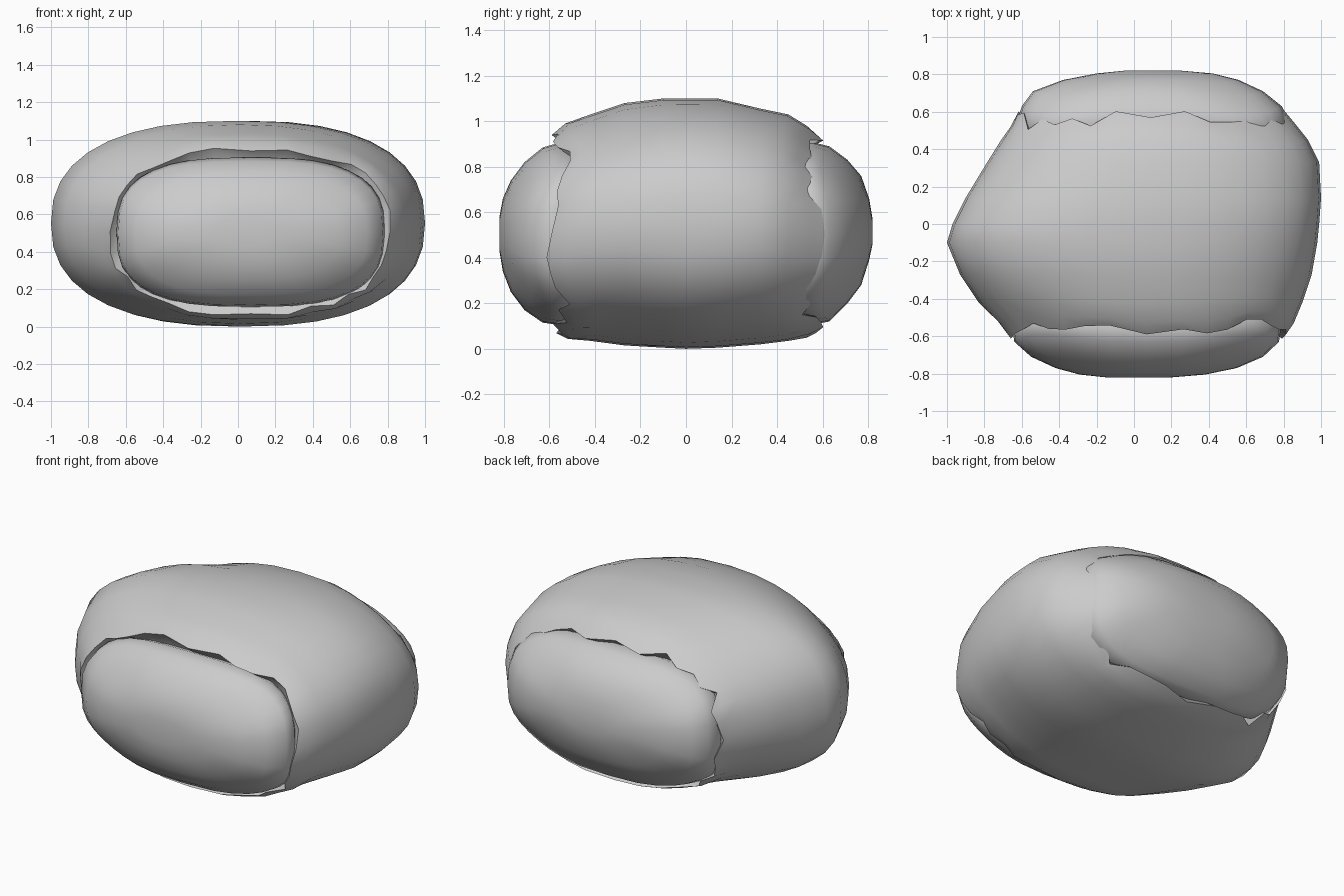
import bpy, bmesh, math, random

if "Cube" in bpy.data.objects:
    bpy.data.objects.remove(bpy.data.objects["Cube"])

random.seed(11)
SIDES = 36


def ring(y, x0, x1, z0, z1, power, bend):
    """Rounded-rectangle cross-section at depth y, corners bent back by bend."""
    pts = []
    for i in range(SIDES):
        a = 2 * math.pi * i / SIDES
        c, s = math.cos(a), math.sin(a)
        u = math.copysign(abs(c) ** (2 / power), c)
        v = math.copysign(abs(s) ** (2 / power), s)
        pts.append([(x0 + x1) / 2 + u * (x1 - x0) / 2,
                    y * (1 - bend * math.sin(2 * a) ** 2),
                    (z0 + z1) / 2 + v * (z1 - z0) / 2])
    return pts


def loft(name, stations, jagged={}):
    """Skin the stations; jagged maps ring index to strength of chipping."""
    bm = bmesh.new()
    rings = []
    chips = {s: [random.choice((-.01, 0, 0, .02, .04, .06)) for _ in range(SIDES)]
             for s in (-1, 1)}
    for k, st in enumerate(stations):
        pts = ring(*st)
        side = 1 if st[0] > 0 else -1
        for i, p in enumerate(pts):
            d = chips[side][i] * jagged.get(k, 0)
            p[1] -= side * d
            p[0] *= 1 + d * 0.5
            p[2] += (p[2] - 0.53) * d * 1.2
        rings.append([bm.verts.new(p) for p in pts])
    for a, b in zip(rings, rings[1:]):
        for i in range(SIDES):
            j = (i + 1) % SIDES
            bm.faces.new((a[i], a[j], b[j], b[i]))
    bm.faces.new(rings[0])
    bm.faces.new(rings[-1])
    bmesh.ops.recalc_face_normals(bm, faces=bm.faces)
    mesh = bpy.data.meshes.new(name)
    bm.to_mesh(mesh)
    bm.free()
    obj = bpy.data.objects.new(name, mesh)
    bpy.context.collection.objects.link(obj)
    bpy.ops.object.select_all(action='DESELECT')
    obj.select_set(True)
    bpy.context.view_layer.objects.active = obj
    bpy.ops.object.shade_smooth_by_angle(angle=math.radians(60))
    return obj


# Wide central shell, with chipped rims curling in at both ends
loft("central_shell", [
    (-.50, -.61, .72, .16, .87, 2.6, .10),
    (-.61, -.67, .805, .09, .93, 2.6, .10),
    (-.54, -.72, .85, .055, .985, 2.5, .10),
    (-.42, -.83, .90, .035, 1.03, 2.3, .06),
    (-.27, -.93, .95, .015, 1.08, 2.25, 0),
    (-.10, -1.0, .98, .005, 1.10, 2.4, 0),
    (.00, -.97, .99, .0, 1.10, 2.45, 0),
    (.14, -.90, 1.0, .005, 1.10, 2.4, 0),
    (.33, -.785, .99, .02, 1.055, 2.2, 0),
    (.45, -.71, .93, .035, 1.03, 2.3, .06),
    (.55, -.65, .85, .06, .97, 2.5, .10),
    (.61, -.625, .80, .09, .92, 2.6, .10),
    (.50, -.56, .72, .16, .87, 2.6, .10),
], jagged={1: 1, 2: .5, 10: .5, 11: 1})

# Front core bulging out of the shell
loft("front_core", [
    (-.47, -.60, .73, .14, .87, 2.8, .06),
    (-.56, -.65, .785, .105, .905, 2.8, .06),
    (-.63, -.64, .775, .115, .885, 2.8, .06),
    (-.71, -.55, .69, .17, .82, 2.7, .04),
    (-.77, -.42, .55, .25, .74, 2.5, .015),
    (-.805, -.29, .38, .34, .66, 2.3, 0),
    (-.82, -.15, .20, .43, .58, 2.2, 0),
])

# Back core bulging out of the shell
loft("back_core", [
    (.45, -.57, .78, .15, .87, 2.8, .06),
    (.55, -.625, .83, .105, .91, 2.8, .06),
    (.63, -.60, .79, .12, .89, 2.8, .06),
    (.71, -.54, .69, .20, .83, 2.7, .04),
    (.77, -.38, .56, .28, .76, 2.5, .015),
    (.805, -.20, .42, .39, .66, 2.3, 0),
    (.82, -.05, .25, .46, .57, 2.2, 0),
])
